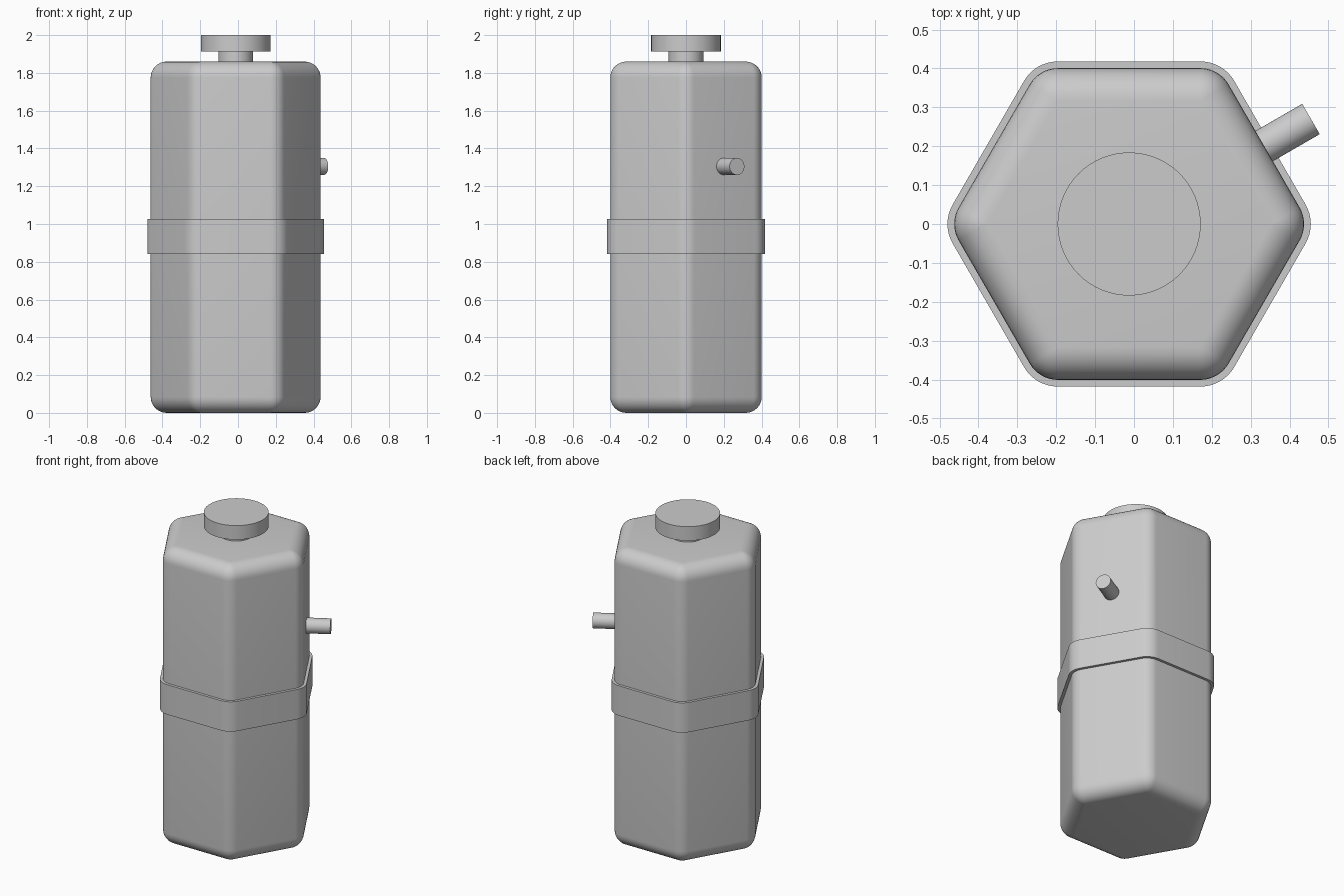
import bpy, bmesh
from math import cos, sin, pi, radians
from mathutils import Vector, Matrix

if "Cube" in bpy.data.objects:
    bpy.data.objects.remove(bpy.data.objects["Cube"], do_unlink=True)

CX = -0.0125      # axis of the container
SEG = 8           # steps per rounded corner

grey = bpy.data.materials.new("plain grey")
grey.use_nodes = True
colour = (0.6, 0.6, 0.6, 1)
grey.diffuse_color = colour
grey.node_tree.nodes["Principled BSDF"].inputs["Base Color"].default_value = colour


def finish(name, bm):
    bmesh.ops.remove_doubles(bm, verts=bm.verts, dist=0.0001)
    bmesh.ops.recalc_face_normals(bm, faces=bm.faces)
    mesh = bpy.data.meshes.new(name)
    bm.to_mesh(mesh)
    bm.free()
    mesh.materials.append(grey)
    obj = bpy.data.objects.new(name, mesh)
    bpy.context.collection.objects.link(obj)
    bpy.ops.object.select_all(action='DESELECT')
    obj.select_set(True)
    bpy.context.view_layer.objects.active = obj
    bpy.ops.object.shade_smooth_by_angle(angle=radians(35))
    return obj


def hexagon(apothem, radius, z):
    """Hexagon outline with rounded corners and flats facing front and back."""
    reach = (apothem - radius) / cos(pi / 6)
    points = []
    for corner in range(6):
        a = corner * pi / 3
        for i in range(SEG + 1):
            b = a + (i / SEG - 0.5) * pi / 3
            points.append((CX + reach * cos(a) + radius * cos(b),
                           reach * sin(a) + radius * sin(b), z))
    return points


def loft(name, rings):
    bm = bmesh.new()
    loops = [[bm.verts.new(p) for p in ring] for ring in rings]
    for low, high in zip(loops, loops[1:]):
        for i in range(len(low)):
            j = (i + 1) % len(low)
            bm.faces.new((low[i], low[j], high[j], high[i]))
    bm.faces.new(loops[0][::-1])
    bm.faces.new(loops[-1])
    return finish(name, bm)


def cylinder(name, radius, start, end):
    start, end = Vector(start), Vector(end)
    axis = end - start
    place = Matrix.Translation((start + end) / 2) @ axis.to_track_quat('Z', 'Y').to_matrix().to_4x4()
    bm = bmesh.new()
    bmesh.ops.create_cone(bm, cap_ends=True, segments=64, radius1=radius,
                          radius2=radius, depth=axis.length, matrix=place)
    return finish(name, bm)


# Container with rolled top and bottom edges
HEIGHT, APOTHEM, ROUND = 1.86, 0.401, 0.085
rolls = [i / SEG * pi / 2 for i in range(SEG + 1)]
lower = [hexagon(APOTHEM - ROUND * (1 - sin(t)), ROUND * sin(t), ROUND * (1 - cos(t)))
         for t in rolls]
upper = [hexagon(APOTHEM - ROUND * (1 - cos(t)), ROUND * cos(t), HEIGHT - ROUND * (1 - sin(t)))
         for t in rolls]
loft("container_body", lower + upper)

# Band around the middle
loft("middle_band", [hexagon(0.418, 0.1, z) for z in (0.84, 1.027)])

# Neck and cap
cylinder("neck", 0.092, (CX, 0, 1.84), (CX, 0, 1.92))
cylinder("cap", 0.184, (CX, 0, 1.912), (CX, 0, 2.0))

# Spout on the back left face
out = Vector((cos(pi / 6), sin(pi / 6), 0))
base = Vector((CX, 0, 1.305))
cylinder("side_spout", 0.045, base + out * 0.36, base + out * 0.54)
